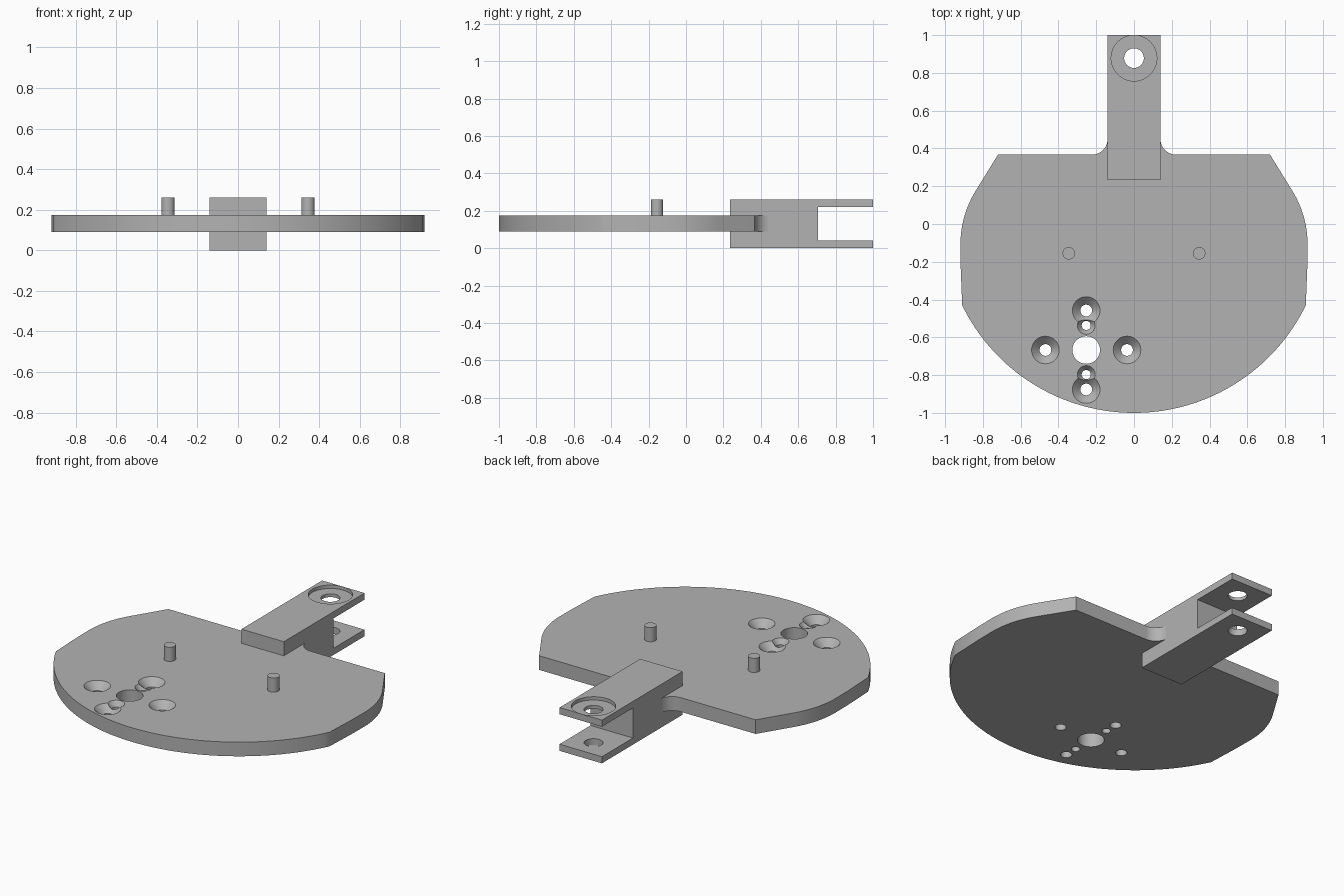
import bpy, bmesh
from math import sin, cos, pi, radians, atan2
from mathutils import Vector

cube = bpy.data.objects.get("Cube")
if cube:
    bpy.data.objects.remove(cube, do_unlink=True)

grey = bpy.data.materials.new("plain grey")
grey.use_nodes = True
colour = (0.45, 0.45, 0.45, 1)
grey.diffuse_color = colour
grey.node_tree.nodes["Principled BSDF"].inputs["Base Color"].default_value = colour

BOTTOM, TOP, HEIGHT = 0.09, 0.175, 0.26


def finish(name, bm):
    bmesh.ops.recalc_face_normals(bm, faces=bm.faces)
    mesh = bpy.data.meshes.new(name)
    bm.to_mesh(mesh)
    bm.free()
    obj = bpy.data.objects.new(name, mesh)
    mesh.materials.append(grey)
    bpy.context.collection.objects.link(obj)
    return obj


def prism(name, points, offset):
    """Extrude a flat closed outline along an offset."""
    bm = bmesh.new()
    face = bm.faces.new([bm.verts.new(p) for p in points])
    new = bmesh.ops.extrude_face_region(bm, geom=[face])["geom"]
    bmesh.ops.translate(bm, vec=Vector(offset),
                        verts=[v for v in new if isinstance(v, bmesh.types.BMVert)])
    return finish(name, bm)


def lathe(name, x, y, profile, sides=48):
    """Closed round solid from (radius, height) pairs, bottom to top."""
    bm = bmesh.new()
    rings = [[bm.verts.new((x + r * cos(2 * pi * i / sides),
                            y + r * sin(2 * pi * i / sides), z))
              for i in range(sides)] for r, z in profile]
    for low, high in zip(rings, rings[1:]):
        for i in range(sides):
            j = (i + 1) % sides
            bm.faces.new((low[i], low[j], high[j], high[i]))
    bm.faces.new(rings[0])
    bm.faces.new(rings[-1])
    return finish(name, bm)


def arc(cx, cy, r, start, end, steps):
    return [(cx + r * cos(start + (end - start) * i / steps),
             cy + r * sin(start + (end - start) * i / steps))
            for i in range(steps + 1)]


def cut(obj, cutter):
    cutter.hide_render = True
    mod = obj.modifiers.new("cut", 'BOOLEAN')
    mod.operation, mod.solver, mod.object = 'DIFFERENCE', 'EXACT', cutter
    bpy.context.view_layer.objects.active = obj
    bpy.ops.object.modifier_apply(modifier=mod.name)
    bpy.data.objects.remove(cutter, do_unlink=True)


def smooth(obj):
    bpy.ops.object.select_all(action='DESELECT')
    obj.select_set(True)
    bpy.context.view_layer.objects.active = obj
    bpy.ops.object.shade_smooth_by_angle(angle=radians(25))


# Base plate: right half of the outline, then mirrored
front_y = 0.011
half = arc(0, front_y, 1.011, -pi / 2, atan2(-0.43 - front_y, 0.908), 32)
half += [(0.918, -0.22)]
half += arc(0.379, -0.108, 0.54, 0, radians(31.6), 12)
half += [(0.72, 0.367)]
half += arc(0.223, 0.45, 0.083, -pi / 2, -pi, 10)
outline = half + [(-x, y) for x, y in reversed(half[1:])]
plate = prism("base_plate", [(x, y, BOTTOM) for x, y in outline], (0, 0, TOP - BOTTOM))

# Hole pattern: central bore, four large and two small countersinks
hx, hy = -0.253, -0.667
cut(plate, lathe("bore_cutter", hx, hy, [(0.073, 0), (0.073, 0.3)]))


def countersink(x, y, hole, head, depth):
    extra = 0.01
    slope = (head - hole) / depth
    cut(plate, lathe("countersink_cutter", x, y,
                     [(hole, 0), (hole, TOP - depth),
                      (head + slope * extra, TOP + extra)]))


for dx, dy in ((0.216, 0), (-0.216, 0), (0, 0.209), (0, -0.209)):
    countersink(hx + dx, hy + dy, 0.031, 0.073, 0.042)
for dy in (0.13, -0.13):
    countersink(hx, hy + dy, 0.024, 0.047, 0.03)
smooth(plate)

# Forked arm: C-shaped side profile
x0, wall, slot, back = 0.141, 0.04, 0.706, 1.0
profile = [(0.234, 0), (back, 0), (back, wall), (slot, wall),
           (slot, HEIGHT - wall), (back, HEIGHT - wall), (back, HEIGHT), (0.234, HEIGHT)]
arm = prism("forked_arm", [(-x0, y, z) for y, z in profile], (2 * x0, 0, 0))
pivot = 0.878
cut(arm, lathe("pivot_cutter", 0, pivot, [(0.052, -0.1), (0.052, 0.4)]))
cut(arm, lathe("recess_cutter", 0, pivot, [(0.121, HEIGHT - 0.02), (0.121, 0.4)]))
smooth(arm)

# Locating pins
for side, x in (("left", 0.345), ("right", -0.345)):
    pin = lathe(side + "_pin", x, -0.155, [(0.033, TOP - 0.02), (0.033, HEIGHT)], 32)
    smooth(pin)
